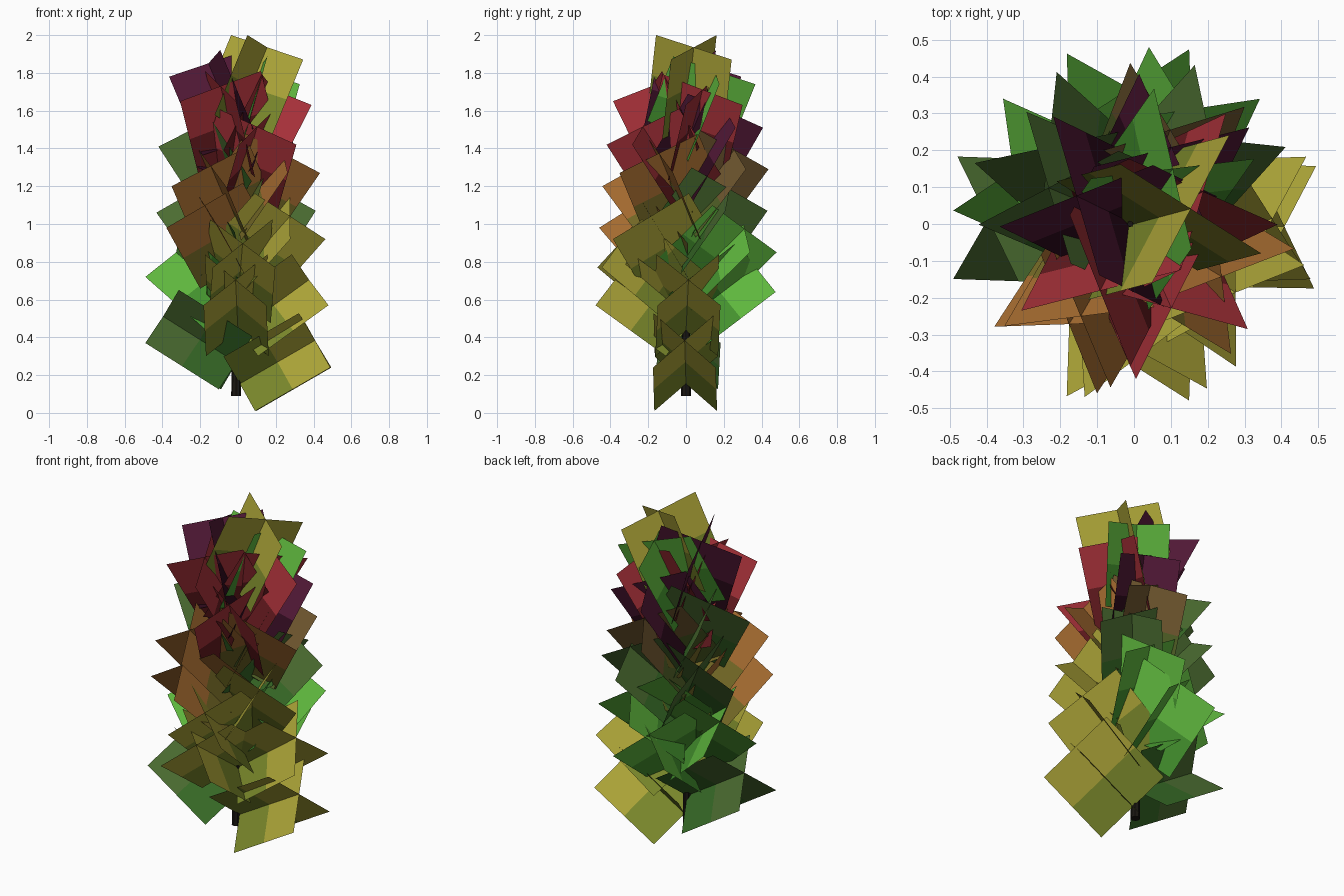
import bpy
from math import radians, cos, sin
from mathutils import Vector

if "Cube" in bpy.data.objects:
    bpy.data.objects.remove(bpy.data.objects["Cube"])

HALF_W = 0.235   # half width of a foliage card
LENGTH = 0.46    # card length along its branch


def material(name, rgb):
    m = bpy.data.materials.new(name)
    m.diffuse_color = (*rgb, 1)
    m.use_nodes = True
    m.node_tree.nodes["Principled BSDF"].inputs["Base Color"].default_value = m.diffuse_color
    return m


COLOURS = {
    "lime": (0.12, 0.5, 0.05),
    "yellow": (0.42, 0.38, 0.04),
    "orange": (0.38, 0.15, 0.03),
    "brown": (0.17, 0.10, 0.03),
    "moss": (0.07, 0.15, 0.03),
    "red": (0.38, 0.03, 0.04),
    "purple": (0.09, 0.01, 0.04),
}
mats = {}
for key, c in COLOURS.items():
    inner = [a * 0.45 + b * 0.3 for a, b in zip(c, (0.02, 0.25, 0.02))]
    if key in ("red", "purple"):
        inner = [a * 0.35 for a in c]
    mats[key] = (material(key + "_inner", inner), material(key + "_tip", c))


# One branch: two square cards crossing at right angles along a rising axis
def leaf_cross(name, azimuth, elevation, base_r, base_z, colour):
    a, e = radians(azimuth), radians(elevation)
    out = Vector((cos(a), sin(a), 0))
    side = Vector((-sin(a), cos(a), 0))
    axis = out * cos(e) + Vector((0, 0, sin(e)))
    up = Vector((0, 0, cos(e))) - out * sin(e)
    start = out * base_r + Vector((0, 0, base_z))
    verts, faces = [], []
    for s in (1, -1):
        across = (side + up * s).normalized() * HALF_W
        n = len(verts)
        for t in (0, 0.5, 1):
            p = start + axis * LENGTH * t
            verts += [p - across, p + across]
        faces += [(n, n + 1, n + 3, n + 2), (n + 2, n + 3, n + 5, n + 4)]
    me = bpy.data.meshes.new(name)
    me.from_pydata(verts, [], faces)
    for m in mats[colour]:
        me.materials.append(m)
    for i, p in enumerate(me.polygons):
        p.material_index = i % 2
    bpy.context.collection.objects.link(bpy.data.objects.new(name, me))


# Height of the lower outer corner, azimuth, colour
BRANCHES = [
    # right side
    (0.24, -1, "yellow"), (0.57, 2, "yellow"), (0.92, -34, "yellow"),
    (1.27, -31, "orange"), (1.63, 25, "red"),
    # left side
    (0.37, 178, "moss"), (0.72, 156, "lime"), (1.06, 138, "moss"),
    (1.41, 157, "moss"), (1.78, 154, "purple"),
    # front
    (0.57, -92, "yellow"), (0.77, -86, "yellow"), (0.98, -123, "orange"),
    (1.20, -120, "orange"), (1.42, -66, "red"), (1.65, -117, "red"),
    # back
    (0.64, 92, "lime"), (0.85, 65, "lime"), (1.07, 48, "moss"),
    (1.29, 69, "brown"), (1.51, 64, "purple"), (1.74, 55, "lime"),
]
for i, (z, az, colour) in enumerate(BRANCHES):
    t = z - 0.24
    el = 30 + 16.5 * t + 4 * t * t          # branches get steeper upwards
    e = radians(el)
    base_z = z + HALF_W * 0.7071 * cos(e) - LENGTH * sin(e)
    leaf_cross(f"foliage_{i:02d}", az, el, 0.01 - 0.02 * t, base_z, colour)

# Steep crown at the top
leaf_cross("foliage_crown", 15, 67, -0.02, 1.512, "yellow")

# Trunk
bpy.ops.mesh.primitive_cone_add(vertices=8, radius1=0.026, radius2=0.008,
                                depth=1.5, location=(-0.01, 0, 0.84))
trunk = bpy.context.object
trunk.name = "trunk"
trunk.data.materials.append(material("bark", (0.01, 0.008, 0.006)))
